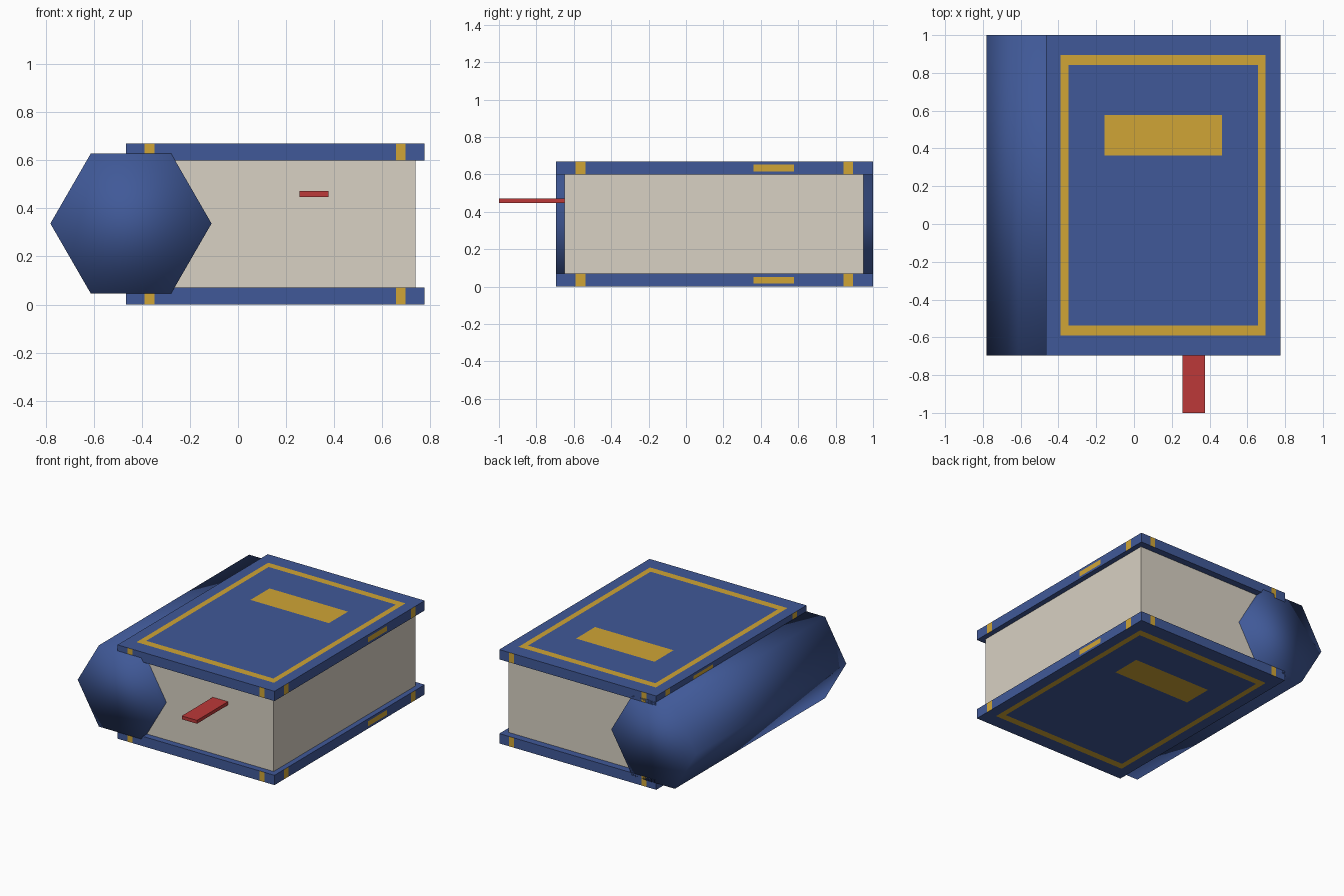
import bpy, bmesh, math
from mathutils import Matrix

if "Cube" in bpy.data.objects:
    bpy.data.objects.remove(bpy.data.objects["Cube"])


def material(name, rgb):
    lin = [((c / 255 + 0.055) / 1.055) ** 2.4 for c in rgb]
    m = bpy.data.materials.new(name)
    m.diffuse_color = (*lin, 1)
    m.use_nodes = True
    m.node_tree.nodes["Principled BSDF"].inputs["Base Color"].default_value = m.diffuse_color
    return m


BLUE = material("blue cloth", (64, 89, 152))
GOLD = material("gold trim", (208, 165, 54))
PAPER = material("cream paper", (216, 209, 195))
RED = material("red ribbon", (188, 56, 56))


def finish(bm, name, *mats):
    bmesh.ops.recalc_face_normals(bm, faces=bm.faces)
    me = bpy.data.meshes.new(name)
    bm.to_mesh(me)
    bm.free()
    for m in mats:
        me.materials.append(m)
    ob = bpy.data.objects.new(name, me)
    bpy.context.collection.objects.link(ob)
    return ob


def box(x, y, z):
    bm = bmesh.new()
    bmesh.ops.create_cube(bm, size=1)
    for v in bm.verts:
        v.co = [(r[0] + r[1]) / 2 + c * (r[1] - r[0]) for r, c in zip((x, y, z), v.co)]
    return bm


# Gold decoration layout: frame outer, frame inner, label
X_OUT, X_IN, X_LABEL = (-0.388, 0.697), (-0.348, 0.657), (-0.155, 0.465)
Y_OUT, Y_IN, Y_LABEL = (-0.59, 0.894), (-0.538, 0.843), (0.362, 0.577)


def inside(v, r):
    return r[0] < v < r[1]


def cover(name, z0):
    z1 = z0 + 0.07
    z_label = (z0 + 0.0165, z0 + 0.0525)
    bm = box((-0.465, 0.775), (-0.695, 1.0), (z0, z1))
    # cut the board along every decoration line
    for axis, ranges in enumerate(((X_OUT, X_IN, X_LABEL), (Y_OUT, Y_IN, Y_LABEL), (z_label,))):
        for r in ranges:
            for value in r:
                co, no = [0, 0, 0], [0, 0, 0]
                co[axis], no[axis] = value, 1
                bmesh.ops.bisect_plane(bm, geom=bm.verts[:] + bm.edges[:] + bm.faces[:],
                                       plane_co=co, plane_no=no)
    # gold frame and label, wrapping onto the board edges
    bm.normal_update()
    for f in bm.faces:
        x, y, z = f.calc_center_median()
        bar_x = inside(x, X_OUT) and not inside(x, X_IN)
        bar_y = inside(y, Y_OUT) and not inside(y, Y_IN)
        if abs(f.normal.z) > 0.5:
            frame = inside(x, X_OUT) and inside(y, Y_OUT) and (bar_x or bar_y)
            gold = frame or (inside(x, X_LABEL) and inside(y, Y_LABEL))
        elif abs(f.normal.y) > 0.5:
            gold = bar_x
        else:
            gold = bar_y or (inside(y, Y_LABEL) and inside(z, z_label))
        f.material_index = int(gold)
    finish(bm, name, BLUE, GOLD)


cover("back_cover", 0.0)
cover("front_cover", 0.6)

# Page block and bookmark
finish(box((-0.42, 0.737), (-0.65, 0.95), (0.06, 0.61)), "pages", PAPER)
finish(box((0.256, 0.376), (-1.0, -0.6), (0.448, 0.472)), "bookmark", RED)

# Spine: smooth-shaded hexagonal prism along y
bm = bmesh.new()
bmesh.ops.create_cone(bm, cap_ends=True, segments=6, radius1=0.335, radius2=0.335, depth=1.695)
if abs(max(v.co.x for v in bm.verts) - 0.335) > 0.01:
    bmesh.ops.rotate(bm, verts=bm.verts, matrix=Matrix.Rotation(math.pi / 6, 3, 'Z'))
bmesh.ops.rotate(bm, verts=bm.verts, matrix=Matrix.Rotation(math.pi / 2, 3, 'X'))
bmesh.ops.translate(bm, verts=bm.verts, vec=(-0.445, 0.1525, 0.337))
for f in bm.faces:
    f.smooth = True
finish(bm, "spine", BLUE)
